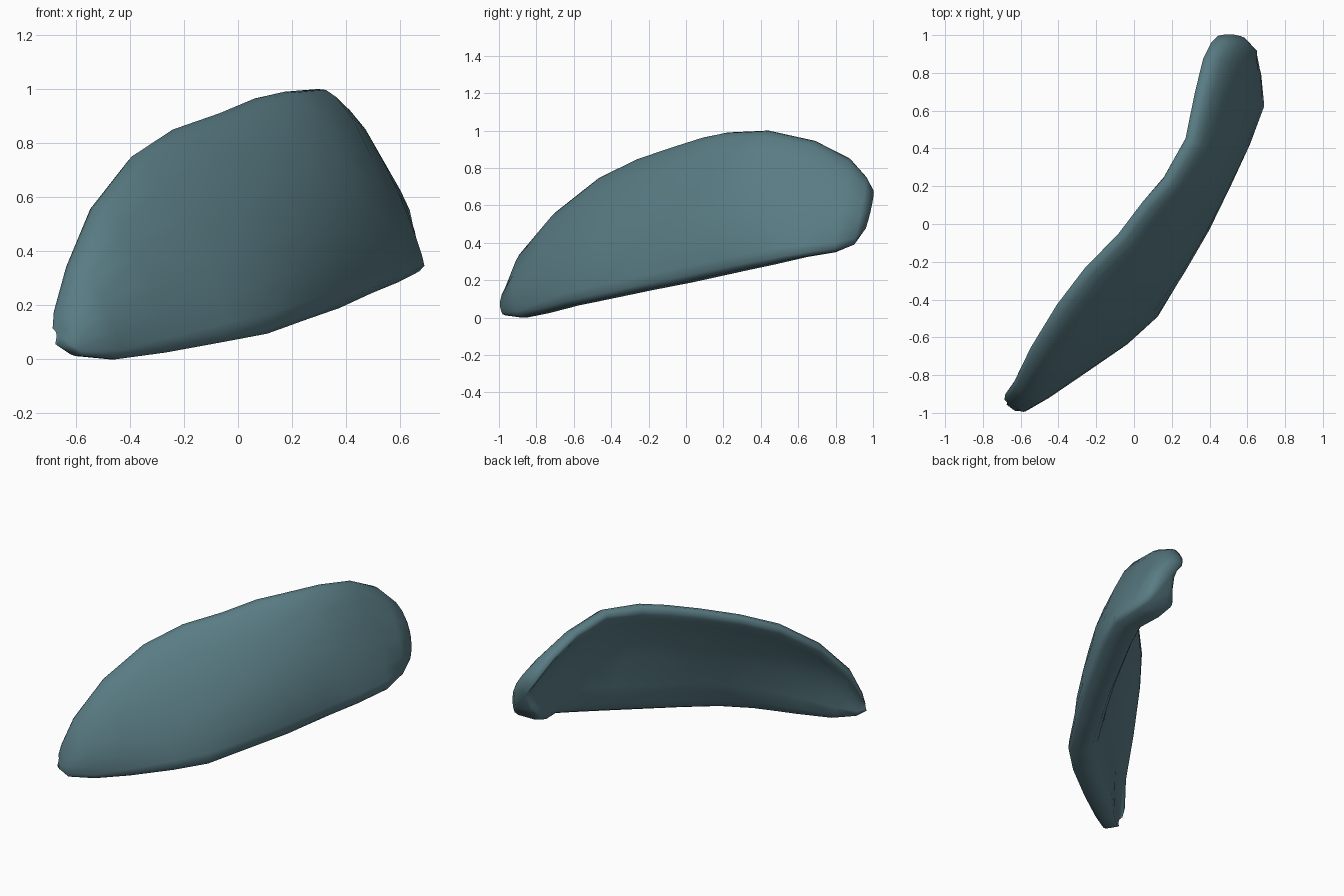
import bpy, bmesh
from mathutils import Vector

if "Cube" in bpy.data.objects:
    bpy.data.objects.remove(bpy.data.objects["Cube"])

# Stations along the panel: inner top edge, outer bottom edge,
# thickness scale, extra outward bulge, extra depth of the lower inner rim
stations = [
    ((-.69, -.925, .12), (-.63, -.99, .05), .4, 0, 0),
    ((-.69, -.895, .18), (-.57, -.985, .012), .6, 0, .0),
    ((-.65, -.83, .35), (-.43, -.90, .0), .8, 0, .0),
    ((-.565, -.64, .57), (-.24, -.79, .025), .95, 0, .01),
    ((-.43, -.41, .75), (-.02, -.645, .065), 1, .01, .02),
    ((-.28, -.21, .85), (.14, -.50, .095), 1, .02, .03),
    ((-.11, -.04, .91), (.28, -.26, .145), 1, .03, .04),
    ((.02, .13, .965), (.41, -.03, .19), 1, .03, .05),
    ((.13, .25, .99), (.53, .22, .245), 1, .02, .06),
    ((.25, .46, 1.0), (.63, .42, .285), 1, -.005, .07),
    ((.30, .70, .945), (.71, .62, .325), 1, -.03, .08),
    ((.345, .88, .85), (.69, .79, .35), 1, -.02, .09),
    ((.39, .965, .75), (.655, .90, .39), .95, 0, .08),
    ((.43, .995, .68), (.60, .96, .47), .6, 0, .03),
]

# Cross-section: fraction down the chord, horizontal offset outward
outer = [(.025, .015), (.0, .05), (.005, .08), (.04, .105), (.15, .127),
         (.35, .125), (.55, .105), (.75, .065), (.90, .022), (.965, -.002),
         (1, -.04)]
inner = [(1, -.085), (.97, -.12), (.90, -.125), (.75, -.09),
         (.5, -.035), (.28, 0), (.15, .002), (.07, .0)]

# Loft the curved shell
bm = bmesh.new()
tops = [Vector(s[0]) for s in stations]
bots = [Vector(s[1]) for s in stations]
mids = [(a + b) / 2 for a, b in zip(tops, bots)]
rings = []
last = len(stations) - 1
for i, (t, b, scale, bulge, rim) in enumerate(stations):
    d = mids[min(i + 1, last)] - mids[max(i - 1, 0)]
    if i == 0:
        d = Vector((.6, .8, 0))
    out = Vector((d.y, -d.x, 0)).normalized()
    section = [(u, h * scale + bulge * 4 * u * (1 - u)) for u, h in outer]
    section += [(u, h * scale - rim * u * u) for u, h in inner]
    rings.append([bm.verts.new(tops[i].lerp(bots[i], u) + out * h)
                  for u, h in section])
n = len(outer) + len(inner)
for r, q in zip(rings, rings[1:]):
    for j in range(n):
        k = (j + 1) % n
        bm.faces.new((r[j], r[k], q[k], q[j]))

# End caps
for ring in (rings[0], rings[-1]):
    c = sum((v.co for v in ring), Vector()) / n
    tip = bm.verts.new(c)
    for j in range(n):
        bm.faces.new((ring[j], ring[(j + 1) % n], tip))
bmesh.ops.recalc_face_normals(bm, faces=bm.faces[:])

mesh = bpy.data.meshes.new("curved_panel")
bm.to_mesh(mesh)
bm.free()
panel = bpy.data.objects.new("curved_panel", mesh)
bpy.context.collection.objects.link(panel)
mat = bpy.data.materials.new("slate_teal")
mat.diffuse_color = (.10, .20, .23, 1)
mat.use_nodes = True
mat.node_tree.nodes["Principled BSDF"].inputs["Base Color"].default_value = mat.diffuse_color
mesh.materials.append(mat)

# Smooth shading
bpy.context.view_layer.objects.active = panel
panel.select_set(True)
bpy.ops.object.shade_smooth_by_angle(angle=1.4)
